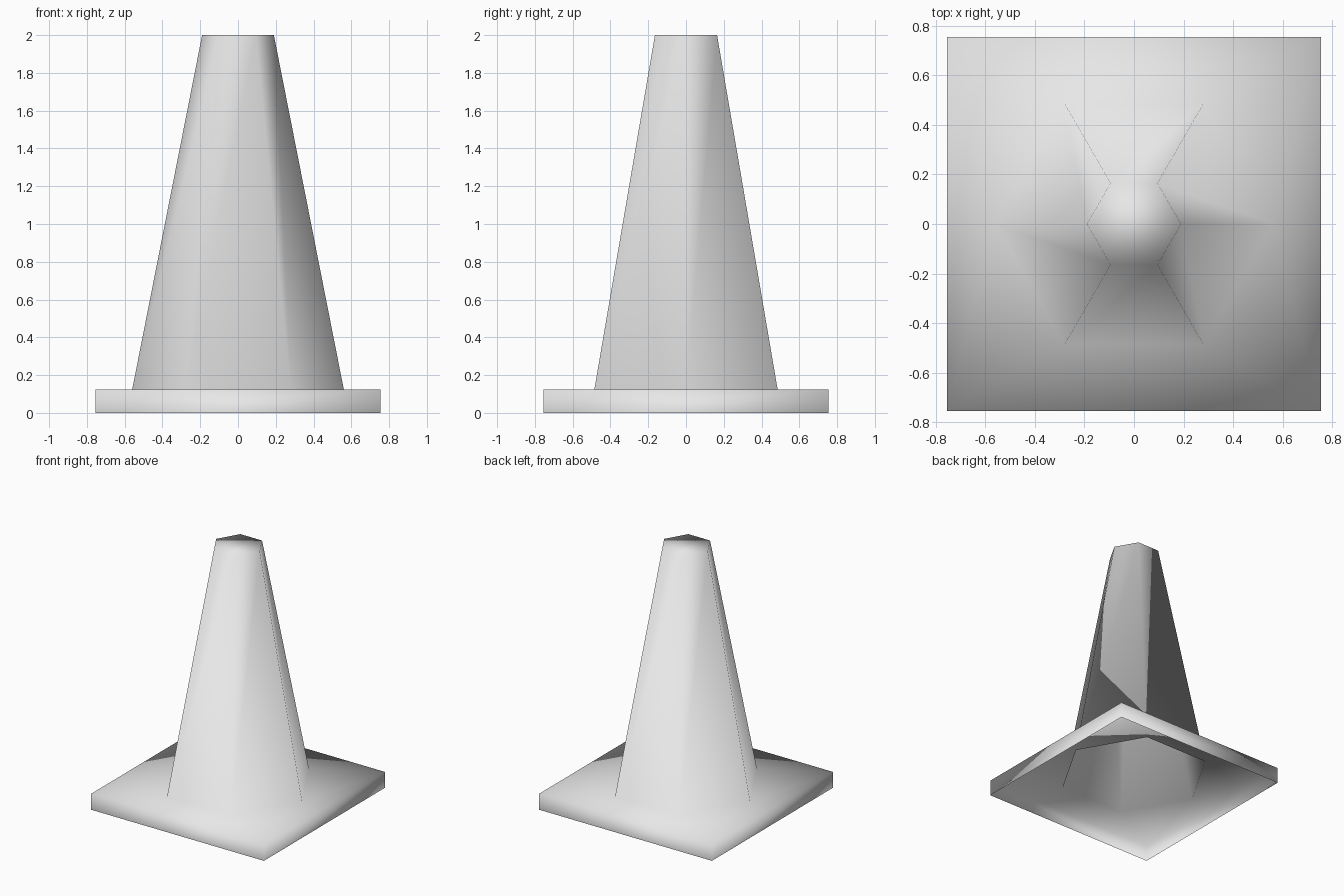
import bpy
import bmesh
from math import cos, sin, radians, sqrt

cube = bpy.data.objects.get("Cube")
if cube:
    bpy.data.objects.remove(cube, do_unlink=True)

HALF_BASE = 0.755
BASE_HEIGHT = 0.125
HEIGHT = 2.0
LOWER_RADIUS = 0.56
UPPER_RADIUS = 0.19

grey = bpy.data.materials.new("light grey")
grey.use_nodes = True
colour = (0.8, 0.8, 0.8, 1)
grey.diffuse_color = colour
grey.node_tree.nodes["Principled BSDF"].inputs["Base Color"].default_value = colour

bm = bmesh.new()


def ring(sides, radius, z, start=0):
    """Vertices of a regular polygon, counter-clockwise from above."""
    angles = [radians(start + 360 * i / sides) for i in range(sides)]
    return [bm.verts.new((radius * cos(a), radius * sin(a), z)) for a in angles]


def wall(low, high):
    """Quads joining two rings, facing outward."""
    n = len(low)
    for i in range(n):
        j = (i + 1) % n
        bm.faces.new((low[i], low[j], high[j], high[i]))


# Square foot, open underneath
corner_radius = HALF_BASE * sqrt(2)
floor = ring(4, corner_radius, 0, 45)
rim = ring(4, corner_radius, BASE_HEIGHT, 45)
wall(floor, rim)

# Hollow six-sided cone with a flat cap
hole = ring(6, LOWER_RADIUS, BASE_HEIGHT)
tip = ring(6, UPPER_RADIUS, HEIGHT)
wall(hole, tip)
bm.faces.new(tip)

# Top of the foot, joining the square rim to the cone
for k in range(2):
    a, b, c = rim[2 * k], rim[2 * k + 1], rim[(2 * k + 2) % 4]
    h = [hole[(3 * k + i) % 6] for i in range(1, 5)]
    bm.faces.new((a, b, h[1], h[0]))
    bm.faces.new((b, h[2], h[1]))
    bm.faces.new((b, c, h[2]))
    bm.faces.new((c, h[3], h[2]))

# One continuous smooth shell
for face in bm.faces:
    face.smooth = True
mesh = bpy.data.meshes.new("traffic_cone")
bm.to_mesh(mesh)
bm.free()
mesh.materials.append(grey)
cone = bpy.data.objects.new("traffic_cone", mesh)
bpy.context.collection.objects.link(cone)
